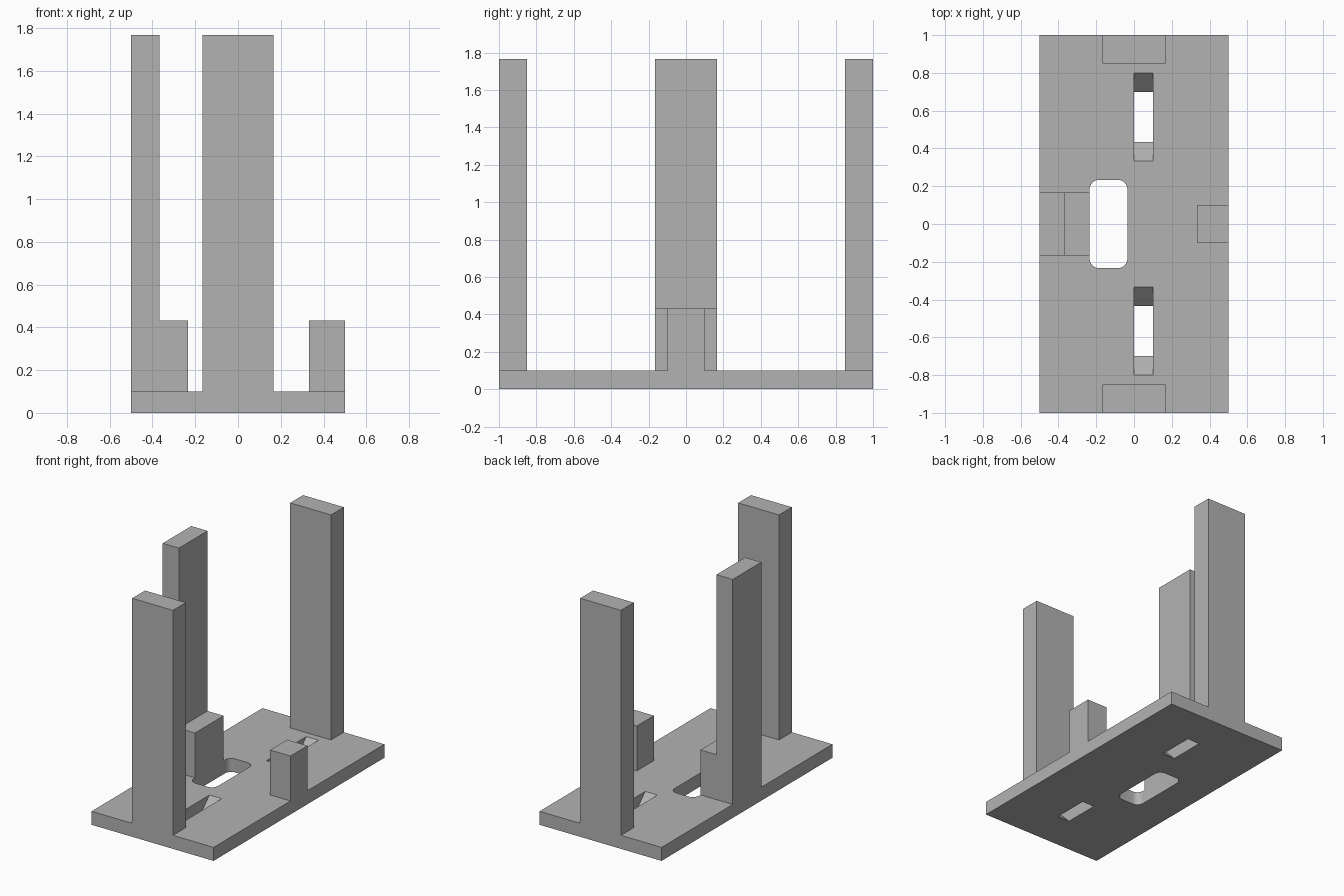
import bpy
import bmesh
from mathutils import Matrix, Vector

default = bpy.data.objects.get("Cube")
if default:
    bpy.data.objects.remove(default, do_unlink=True)

grey = bpy.data.materials.new("plain_grey")
grey.use_nodes = True
colour = (0.45, 0.45, 0.45, 1.0)
grey.diffuse_color = colour
grey.node_tree.nodes["Principled BSDF"].inputs["Base Color"].default_value = colour

BASE = 0.1        # plate thickness
TALL = 1.767      # top of the tall posts
LOW = 0.433       # top of the low blocks
OVER = 0.02       # cutter overshoot


def finish(name, bm):
    bmesh.ops.recalc_face_normals(bm, faces=bm.faces)
    mesh = bpy.data.meshes.new(name)
    bm.to_mesh(mesh)
    bm.free()
    mesh.materials.append(grey)
    obj = bpy.data.objects.new(name, mesh)
    bpy.context.collection.objects.link(obj)
    return obj


def box(name, x, y, z):
    bm = bmesh.new()
    size = [b - a for a, b in (x, y, z)]
    centre = [(a + b) / 2 for a, b in (x, y, z)]
    bmesh.ops.create_cube(bm, size=1, matrix=Matrix.Translation(centre) @ Matrix.Diagonal((*size, 1)))
    return finish(name, bm)


def prism(name, profile, depth):
    bm = bmesh.new()
    face = bm.faces.new([bm.verts.new(p) for p in profile])
    new = bmesh.ops.extrude_face_region(bm, geom=[face])["geom"]
    bmesh.ops.translate(bm, vec=Vector(depth), verts=[v for v in new if isinstance(v, bmesh.types.BMVert)])
    return finish(name, bm)


def cut(target, cutter):
    cutter.hide_render = True
    mod = target.modifiers.new("cut", "BOOLEAN")
    mod.operation, mod.solver, mod.object = "DIFFERENCE", "EXACT", cutter
    bpy.context.view_layer.objects.active = target
    bpy.ops.object.modifier_apply(modifier=mod.name)
    bpy.data.objects.remove(cutter, do_unlink=True)


# Base plate
plate = box("base_plate", (-0.5, 0.5), (-1, 1), (0, BASE))

# Central opening with rounded vertical corners
opening = box("opening_cutter", (-0.235, -0.035), (-0.234, 0.234), (-OVER, BASE + OVER))
bm = bmesh.new()
bm.from_mesh(opening.data)
upright = [e for e in bm.edges if abs(e.verts[0].co.z - e.verts[1].co.z) > 0.01]
bmesh.ops.bevel(bm, geom=upright, offset=0.05, segments=8, profile=0.5, affect="EDGES")
bm.to_mesh(opening.data)
bm.free()
cut(plate, opening)

# Two narrow slots whose ends slope outwards towards the top
for side in (-1, 1):
    mid = side * 0.567
    low, high = 0.133 - OVER, 0.233 + OVER
    profile = [(0, mid - low, -OVER), (0, mid + low, -OVER),
               (0, mid + high, BASE + OVER), (0, mid - high, BASE + OVER)]
    cut(plate, prism("slot_cutter", profile, (0.1, 0, 0)))

# Tall posts at both ends
for name, y in (("front_post", (-1, -0.85)), ("back_post", (0.85, 1))):
    box(name, (-0.167, 0.167), y, (BASE, TALL))

# Stepped side post: tall wall with a low step towards the middle
steps = [(-0.5, BASE), (-0.235, BASE), (-0.235, LOW), (-0.367, LOW), (-0.367, TALL), (-0.5, TALL)]
prism("right_stepped_post", [(x, -0.167, z) for x, z in steps], (0, 0.334, 0))

# Low block on the opposite side
box("left_block", (0.333, 0.5), (-0.1, 0.1), (BASE, LOW))

# Smooth the rounded corners, keep the other edges sharp
bpy.ops.object.select_all(action="DESELECT")
plate.select_set(True)
bpy.context.view_layer.objects.active = plate
bpy.ops.object.shade_smooth_by_angle()
